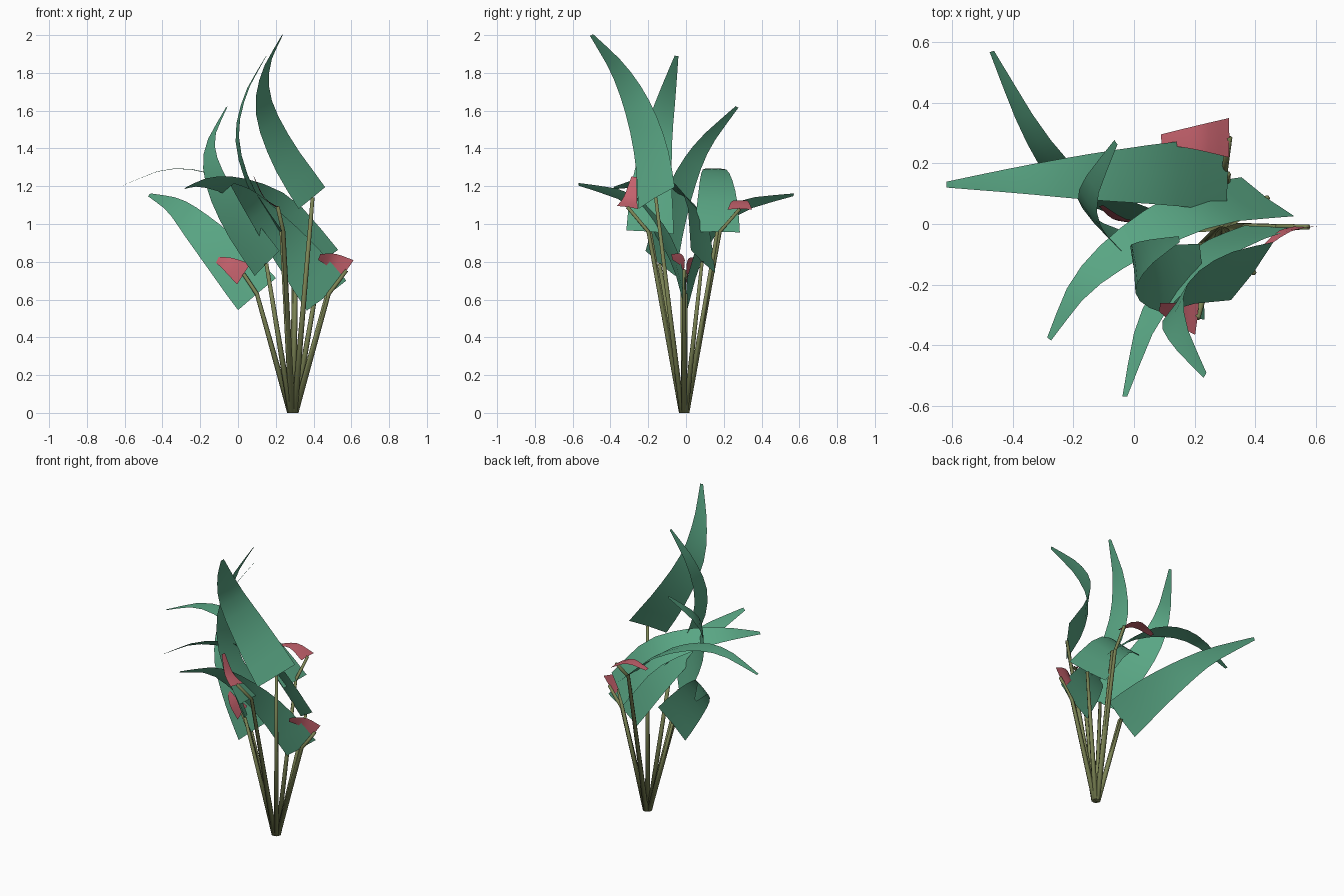
import bpy, bmesh, math
from mathutils import Vector as V

if "Cube" in bpy.data.objects:
    bpy.data.objects.remove(bpy.data.objects["Cube"])

def material(name, rgb):
    m = bpy.data.materials.new(name)
    m.diffuse_color = (*rgb, 1)
    m.use_nodes = True
    m.node_tree.nodes["Principled BSDF"].inputs["Base Color"].default_value = m.diffuse_color
    return m

GREEN = material("leaf_green", (0.10, 0.38, 0.23))
RED = material("flower_red", (0.55, 0.12, 0.15))
OLIVE = material("stem_olive", (0.20, 0.23, 0.09))
ROOT = V((0.29, -0.01, 0))

def spline(pts, n):
    """Smooth path through the points, n samples plus the end."""
    p = [V(q) for q in pts]
    p = [2 * p[0] - p[1]] + p + [2 * p[-1] - p[-2]]
    out = []
    for i in range(n + 1):
        u = i / n * (len(p) - 3)
        k = min(int(u), len(p) - 4)
        t = u - k
        a, b, c, d = p[k:k + 4]
        out.append(0.5 * (2 * b + (c - a) * t + (2 * a - 5 * b + 4 * c - d) * t**2
                          + (3 * b - a - 3 * c + d) * t**3))
    return out

def finish(name, bm, mat):
    me = bpy.data.meshes.new(name)
    bm.to_mesh(me)
    bm.free()
    me.materials.append(mat)
    for f in me.polygons:
        f.use_smooth = True
    bpy.context.collection.objects.link(bpy.data.objects.new(name, me))

def blade(name, pts, wide, mat, n=10, tip=0.08, power=1.3, fold=0.05):
    """Tapering curved blade with a slight crease along its middle."""
    bm = bmesh.new()
    path, wide, prev = spline(pts, n), V(wide), None
    size = wide.length
    for i, c in enumerate(path):
        t = i / n
        tan = (path[min(i + 1, n)] - path[max(i - 1, 0)]).normalized()
        side = (wide - tan * wide.dot(tan)).normalized()
        half = size / 2 * (1 - (1 - tip) * t**power)
        drop = tan.cross(side) * half * fold
        row = [bm.verts.new(c + side * half * s + drop * abs(s)) for s in (-1, 0, 1)]
        if prev:
            for k in (0, 1):
                bm.faces.new((prev[k], prev[k + 1], row[k + 1], row[k]))
        prev = row
    finish(name, bm, mat)

def stem(name, pts, r0=0.017, r1=0.010, sides=6):
    """Tapered tube from the root through the points."""
    bm = bmesh.new()
    out = V(pts[-1]) - ROOT
    out.z = 0
    path = [ROOT + out.normalized() * 0.013] + [V(p) for p in pts]
    rings = []
    for i, c in enumerate(path):
        tan = (path[min(i + 1, len(path) - 1)] - path[max(i - 1, 0)]).normalized()
        if i == 0:
            tan = V((0, 0, 1))
        a = tan.cross(V((0, 1, 0))).normalized()
        b = tan.cross(a)
        r = r0 + (r1 - r0) * c.z / path[-1].z
        rings.append([bm.verts.new(c + r * (a * math.cos(q) + b * math.sin(q)))
                      for q in (2 * math.pi * k / sides for k in range(sides))])
    for lo, hi in zip(rings, rings[1:]):
        for k in range(sides):
            j = (k + 1) % sides
            bm.faces.new((lo[k], lo[j], hi[j], hi[k]))
    bm.faces.new(rings[0])
    bm.faces.new(rings[-1])
    bmesh.ops.recalc_face_normals(bm, faces=bm.faces)
    finish(name, bm, OLIVE)

# Leaves: centre line from base to tip, and base width direction
leaves = {
    "left_leaf": ([(.10, 0, .63), (-.07, .06, .83), (-.22, .15, .99), (-.34, .31, 1.1), (-.47, .57, 1.155)],
                  (.2, 0, .17)),
    "back_leaf": ([(.31, .165, .96), (.10, .165, 1.15), (-.15, .155, 1.27), (-.38, .145, 1.29), (-.62, .13, 1.2)],
                  (0, .24, 0)),
    "back_right_leaf": ([(.44, .085, .80), (.22, .05, 1.07), (0, -.06, 1.19), (-.17, -.2, 1.22), (-.28, -.38, 1.19)],
                        (.16, -.13, .14)),
    "right_leaf": ([(.47, -.01, .62), (.31, -.07, .83), (.17, -.17, 1.0), (.05, -.32, 1.14), (-.03, -.57, 1.21)],
                   (.2, 0, .17)),
    "tall_leaf": ([(.395, -.16, 1.14), (.24, -.19, 1.38), (.14, -.26, 1.62), (.15, -.36, 1.82), (.235, -.5, 2.0)],
                  (.13, .19, .13)),
    "front_leaf": ([(.23, -.19, .96), (.07, -.18, 1.2), (0, -.15, 1.45), (.04, -.10, 1.68), (.15, -.05, 1.89)],
                   (-.03, .25, 0)),
    "front_left_leaf": ([(.15, -.14, .79), (-.02, -.08, 1.03), (-.13, 0, 1.25), (-.15, .1, 1.43), (-.06, .27, 1.62)],
                        (.14, -.16, .12)),
}
for name, (pts, wide) in leaves.items():
    blade(name, pts, wide, GREEN)
    stem(name + "_stem", [pts[0]])

# Flowers: stem knee, petal centre line, base width direction
flowers = {
    "right_flower": ((.48, -.01, .63), [(.575, -.01, .755), (.5, -.025, .805), (.43, -.075, .825)], (.07, 0, .11)),
    "left_flower": ((.10, -.02, .63), [(.03, 0, .735), (-.05, .015, .785), (-.11, .06, .81)], (.07, 0, .11)),
    "front_flower": ((.24, -.2, .96), [(.21, -.31, 1.09), (.14, -.295, 1.14), (.085, -.275, 1.25)], (.02, .11, -.02)),
    "back_flower": ((.30, .18, .96), [(.315, .285, 1.08), (.21, .285, 1.125), (.09, .28, 1.1)], (0, .13, 0)),
}
for name, (knee, pts, wide) in flowers.items():
    blade(name, pts, wide, RED, n=6, tip=0.25, power=1)
    stem(name + "_stem", [knee, pts[0]])
